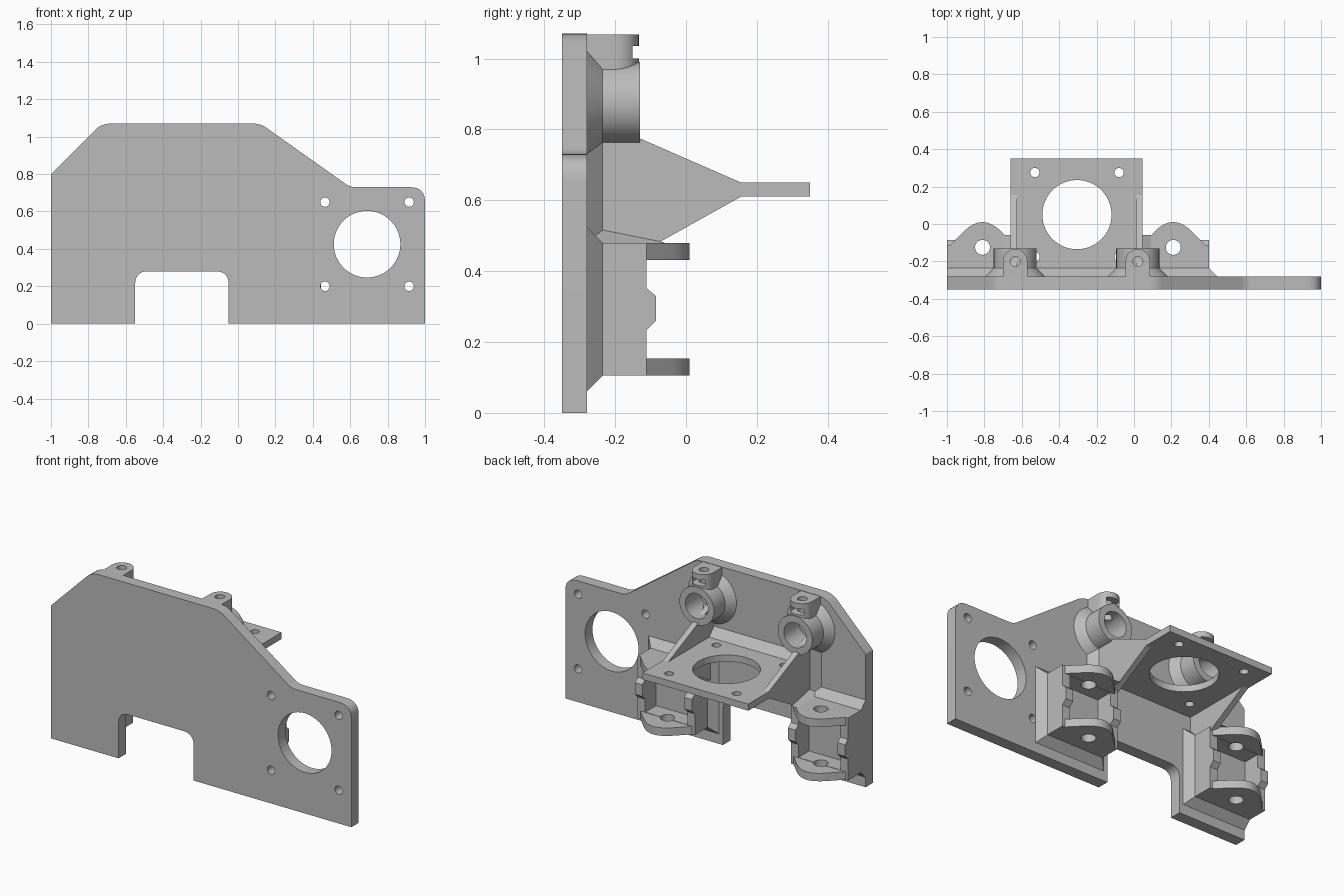
import bpy, math
from mathutils import Vector, Matrix

cube = bpy.data.objects.get("Cube")
if cube:
    bpy.data.objects.remove(cube, do_unlink=True)

grey = bpy.data.materials.new("plain grey")
grey.use_nodes = True
grey.diffuse_color = (0.5, 0.5, 0.5, 1)
grey.node_tree.nodes["Principled BSDF"].inputs["Base Color"].default_value = (0.5, 0.5, 0.5, 1)

# Which profile plane goes with each extrusion axis
AXES = {"x": lambda u, v, w: (w, u, v),
        "y": lambda u, v, w: (u, w, v),
        "z": lambda u, v, w: (u, v, w)}


def make(name, verts, faces):
    import bmesh
    mesh = bpy.data.meshes.new(name)
    mesh.from_pydata(verts, [], faces)
    bm = bmesh.new()
    bm.from_mesh(mesh)
    bmesh.ops.recalc_face_normals(bm, faces=bm.faces)
    bm.to_mesh(mesh)
    bm.free()
    mesh.materials.append(grey)
    ob = bpy.data.objects.new(name, mesh)
    bpy.context.collection.objects.link(ob)
    return ob


def loft(name, axis, low, high, a, b):
    n = len(low)
    place = AXES[axis]
    verts = [place(u, v, a) for u, v in low] + [place(u, v, b) for u, v in high]
    faces = [range(n), range(n, 2 * n)]
    faces += [(i, (i + 1) % n, n + (i + 1) % n, n + i) for i in range(n)]
    return make(name, verts, [tuple(f) for f in faces])


def prism(name, axis, outline, a, b):
    return loft(name, axis, outline, outline, a, b)


def rounded(points):
    # a third value on a point is the length trimmed for its round corner
    out = []
    for i, p in enumerate(points):
        q = Vector(p[:2])
        if len(p) == 2:
            out.append(tuple(q))
            continue
        before = Vector(points[i - 1][:2])
        after = Vector(points[(i + 1) % len(points)][:2])
        s = q + (before - q).normalized() * p[2]
        e = q + (after - q).normalized() * p[2]
        for k in range(9):
            t = k / 8
            out.append(tuple(s * (1 - t) ** 2 + q * 2 * t * (1 - t) + e * t * t))
    return out


def circle(u, v, r, n=48):
    return [(u + r * math.cos(math.tau * i / n), v + r * math.sin(math.tau * i / n)) for i in range(n)]


def rect(u0, u1, v0, v1):
    return [(u0, v0), (u1, v0), (u1, v1), (u0, v1)]


def box(name, x0, x1, y0, y1, z0, z1):
    return prism(name, "z", rect(x0, x1, y0, y1), z0, z1)


def cut(ob, *cutters):
    for c in cutters:
        c.hide_render = True
        mod = ob.modifiers.new("cut", "BOOLEAN")
        mod.object, mod.operation, mod.solver = c, "DIFFERENCE", "EXACT"
    dg = bpy.context.evaluated_depsgraph_get()
    ob.data = bpy.data.meshes.new_from_object(ob.evaluated_get(dg))
    ob.modifiers.clear()
    for c in cutters:
        bpy.data.objects.remove(c, do_unlink=True)


FRONT, BACK, STEP, RIM = -0.35, -0.28, -0.235, -0.13

# Main plate with notch, motor opening and screw holes
plate = prism("main_plate", "y", rounded([
    (-1, 0), (-0.55, 0), (-0.55, 0.28, 0.07), (-0.05, 0.28, 0.07), (-0.05, 0),
    (1, 0), (1, 0.73, 0.08), (0.6, 0.73, 0.03), (0.12, 1.07, 0.04),
    (-0.73, 1.07, 0.05), (-1, 0.8, 0.01)]), FRONT, BACK)
screws = [(x, z) for x in (0.465, 0.915) for z in (0.2, 0.65)]
cut(plate, prism("cutter", "y", circle(0.69, 0.425, 0.178, 64), -0.5, 0),
    *[prism("cutter", "y", circle(x, z, 0.025, 24), -0.5, 0) for x, z in screws])

# Horizontal shelf with round opening
shelf = box("shelf", -0.66, 0.045, BACK, 0.35, 0.61, 0.65)
cut(shelf, prism("cutter", "z", circle(-0.305, 0.05, 0.185, 64), 0.5, 0.8),
    *[prism("cutter", "z", circle(x, y, 0.025, 24), 0.5, 0.8)
      for x in (-0.53, -0.08) for y in (-0.175, 0.275)])
prism("shelf_root", "x", [(BACK, 0.65), (STEP, 0.65), (BACK, 0.7)], -0.63, 0.015)

# Side gussets, with flared feet on their outer sides
gusset = [(BACK, 0.84), (0.155, 0.65), (0.155, 0.61), (BACK, 0.367)]
for side, inner, outer, flare in (("right", -0.625, -0.66, -0.705), ("left", 0.01, 0.045, 0.09)):
    prism(side + "_gusset", "x", gusset, min(inner, outer), max(inner, outer))
    prism(side + "_gusset_foot", "z", [(outer, BACK), (flare, BACK), (outer, STEP)], 0.45, 0.82)

# Rod sockets with flared collars and screw lugs
for side, cx in (("right", -0.635), ("left", 0.02)):
    cz = 0.875
    bore = lambda: prism("cutter", "y", circle(cx, cz, 0.075), BACK + 0.005, 0)
    tube = prism(side + "_rod_socket", "y", circle(cx, cz, 0.115), BACK, RIM)
    pin = lambda: prism("cutter", "z", circle(cx, -0.2, 0.027, 24), 0.9, 1.2)
    cut(tube, bore(), pin())
    collar = loft(side + "_socket_collar", "y", circle(cx, cz, 0.16), circle(cx, cz, 0.114), BACK, STEP)
    cut(collar, bore())
    arc = [(cx + 0.065 * math.cos(math.pi * i / 16), -0.198 + 0.065 * math.sin(math.pi * i / 16))
           for i in range(17)]
    lug = prism(side + "_screw_lug", "z", arc + [(cx - 0.065, BACK), (cx + 0.065, BACK)], 0.94, 1.068)
    cut(lug, bore(), pin(), box("cutter", cx - 0.045, cx + 0.045, -0.24, -0.1, 1.0, 1.035))

# Hinge brackets: flared base, open housing, two eared shelves and clips
for side, cx in (("right", -0.81), ("left", 0.21)):
    x0, x1 = cx - 0.19, cx + 0.19
    lo = max(x0 - 0.045, -1)
    loft(side + "_bracket_base", "y", rect(lo, x1 + 0.045, 0.06, 0.525),
         rect(x0, x1, 0.105, 0.48), BACK, STEP)
    housing = box(side + "_bracket_housing", x0, x1, STEP - 0.005, -0.112, 0.105, 0.48)
    cut(housing, box("cutter", x0 + 0.05, x1 - 0.05, -0.215, 0.1, 0.155, 0.43))
    ear = rounded([(x0, RIM - 0.02), (x0, RIM), (cx, 0.06, 0.14), (x1, RIM), (x1, RIM - 0.02)])
    for level, z in (("lower", 0.105), ("upper", 0.432)):
        shelf_ear = prism(f"{side}_{level}_bracket_ear", "z", ear, z, z + 0.048)
        cut(shelf_ear, prism("cutter", "z", circle(cx, -0.125, 0.04, 32), 0, 0.6))
        if level == "upper":
            cut(housing, prism("cutter", "z", circle(cx, -0.125, 0.04, 32), 0, 0.6))
    for clip, x in (("right", x0), ("left", x1 - 0.05)):
        prism(f"{side}_bracket_{clip}_clip", "x",
              [(-0.115, 0.23), (-0.085, 0.26), (-0.085, 0.33), (-0.115, 0.355)], x, x + 0.05)

# Sloped fillets between brackets and gussets
for side, near, far in (("right", -0.66, -0.705), ("left", 0.045, 0.09)):
    loft(side + "_bracket_fillet", "y", [(near, 0.48), (far, 0.48), (near, 0.525)],
         [(near, 0.48), (far, 0.48), (near, 0.481)], BACK, -0.06)

# Smooth the round faces, keep edges sharp
for ob in bpy.context.view_layer.objects:
    ob.select_set(ob.type == "MESH")
bpy.context.view_layer.objects.active = plate
bpy.ops.object.shade_smooth_by_angle(angle=math.radians(30))
